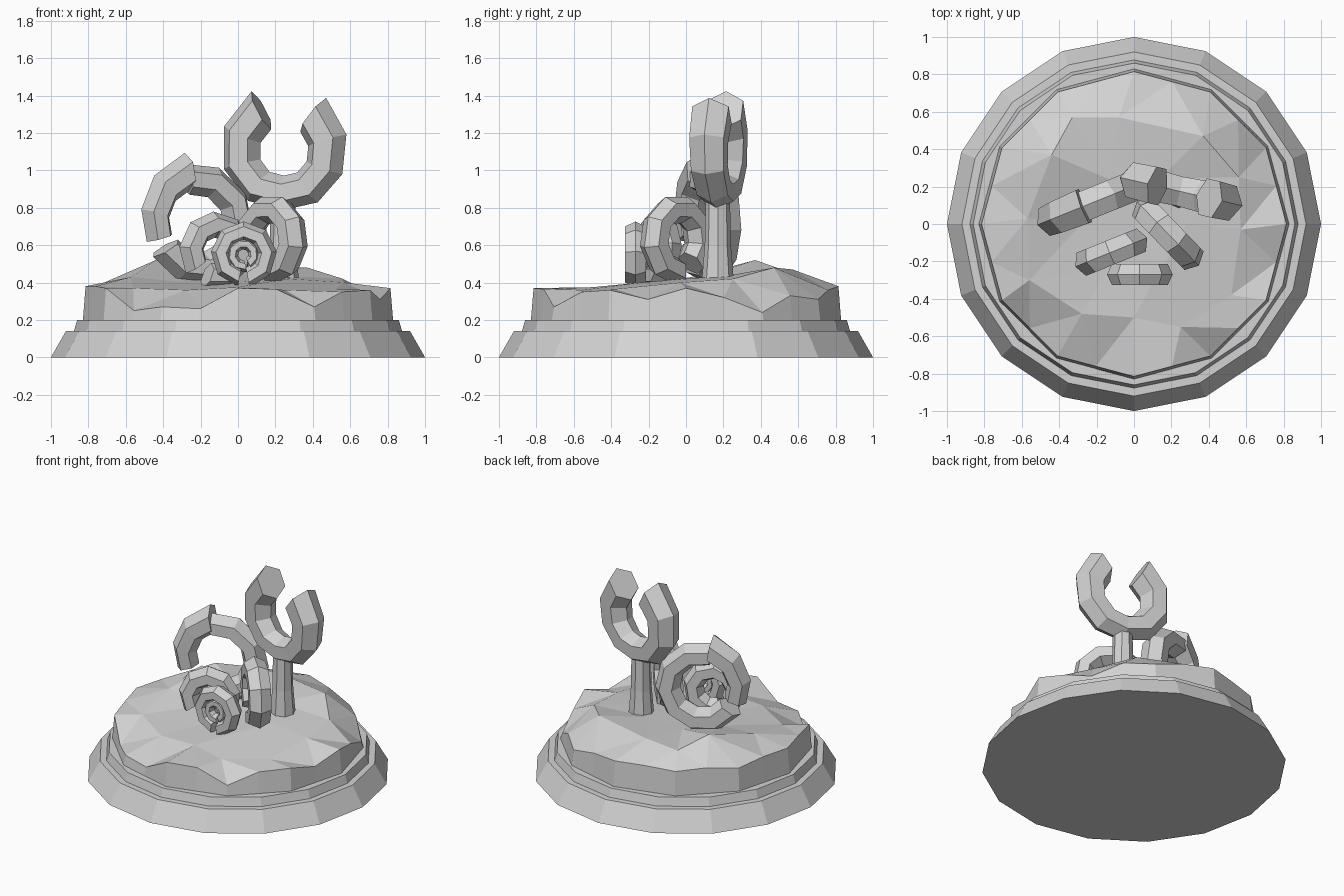
import bpy, bmesh, math
from math import sin, cos, pi, radians
from mathutils import Vector

if "Cube" in bpy.data.objects:
    bpy.data.objects.remove(bpy.data.objects["Cube"])

stone = bpy.data.materials.new("stone_grey")
stone.use_nodes = True
GREY = (0.65, 0.65, 0.65, 1)
stone.diffuse_color = GREY
stone.node_tree.nodes["Principled BSDF"].inputs["Base Color"].default_value = GREY


def finish(name, bm):
    bmesh.ops.recalc_face_normals(bm, faces=bm.faces)
    mesh = bpy.data.meshes.new(name)
    bm.to_mesh(mesh)
    bm.free()
    mesh.materials.append(stone)
    ob = bpy.data.objects.new(name, mesh)
    bpy.context.collection.objects.link(ob)
    return ob


def loft(name, rings):
    """Skin closed loops of equal length and cap both ends."""
    bm = bmesh.new()
    loops = [[bm.verts.new(p) for p in ring] for ring in rings]
    n = len(loops[0])
    for a, b in zip(loops, loops[1:]):
        for i in range(n):
            j = (i + 1) % n
            bm.faces.new((a[i], a[j], b[j], b[i]))
    bm.faces.new(loops[0])
    bm.faces.new(loops[-1])
    return finish(name, bm)


def ring(n, r, z, x=0, y=0):
    return [(x + r * cos(2 * pi * i / n), y + r * sin(2 * pi * i / n), z) for i in range(n)]


def horn(name, centre, heading, start, end, steps, r0, r1, t0, t1, depth=1.1):
    """Six-sided bar bent along an arc in an upright plane; radius and thickness may taper."""
    d = Vector((cos(radians(heading)), sin(radians(heading)), 0))
    side, up, c = Vector((-d.y, d.x, 0)), Vector((0, 0, 1)), Vector(centre)
    rings = []
    for s in range(steps + 1):
        f = s / steps
        a = radians(start + (end - start) * f)
        radial = d * cos(a) + up * sin(a)
        r, t = r0 + (r1 - r0) * f, t0 + (t1 - t0) * f
        rings.append([c + radial * (r + t * cos(k * pi / 3)) + side * (t * depth * sin(k * pi / 3))
                      for k in range(6)])
    return loft(name, rings)


# Stepped round plinth
loft("plinth_lower", [ring(16, 1, 0), ring(16, 0.92, 0.14)])
loft("plinth_upper", [ring(16, 0.88, 0.13), ring(16, 0.86, 0.2)])

# Rugged ground: uneven rim, an irregular ridge loop, an inner ring and a centre point
RIM = [.37, .32, .24, .33, .31, .36, .38, .38, .37, .38, .36, .38,
       .38, .38, .37, .25, .27, .26, .37, .365, .27, .35, .36, .31]
RIDGE = [(.57, -.03, .40), (.56, .25, .42), (.37, .47, .48), (-.08, .57, .47),
         (-.33, .57, .45), (-.44, .37, .52), (-.57, .03, .43), (-.56, -.3, .37),
         (-.28, -.48, .36), (0, -.5, .375), (.25, -.55, .36), (.52, -.38, .365)]
INNER = [.42, .44, .43, .40, .38, .40]
bm = bmesh.new()


def ground_ring(heights, r):
    n = len(heights)
    return [bm.verts.new((r * cos(2 * pi * i / n), r * sin(2 * pi * i / n), h))
            for i, h in enumerate(heights)]


foot = ground_ring([0.19] * 24, 0.83)
rim, inner = ground_ring(RIM, 0.815), ground_ring(INNER, 0.28)
ridge = [bm.verts.new(p) for p in RIDGE]
for loop in (foot, rim):
    for i in range(1, 24, 2):           # flatten to twelve sides
        loop[i].co.xy *= cos(pi / 12)
for i in range(24):
    j = (i + 1) % 24
    bm.faces.new((foot[i], foot[j], rim[j], rim[i]))


def stitch(outer, inside):
    """Join a loop to one with half as many points."""
    n = len(inside)
    for i in range(n):
        j = (i + 1) % n
        a, b, c = outer[2 * i], outer[2 * i + 1], outer[(2 * i + 2) % (2 * n)]
        bm.faces.new((a, b, inside[i]))
        bm.faces.new((b, c, inside[j]))
        bm.faces.new((b, inside[j], inside[i]))


stitch(rim, ridge)
stitch(ridge, inner)
peak = bm.verts.new((0, 0, 0.41))
for i in range(6):
    bm.faces.new((inner[i], inner[(i + 1) % 6], peak))
bm.faces.new(foot)
finish("rocky_ground", bm)

# Post carrying the tall fork, whose prongs thicken toward the tips
PX, PY = 0.24, 0.17
loft("fork_post", [ring(8, 0.088, 0.38, PX, PY), ring(8, 0.07, 0.6, PX, PY),
                   ring(8, 0.065, 0.86, PX, PY)])
for name, tip in (("fork_right_prong", 118), ("fork_left_prong", 412)):
    horn(name, (0.245, 0.175, 1.09), -13, 270, tip, 4, 0.21, 0.262, 0.092, 0.115, 1.0)

# Large split ring behind on the right
BACK = (-0.22, 0.115, 0.70)
horn("back_ring_upper", BACK, 22, 196, 100, 3, 0.225, 0.30, 0.075, 0.10)
horn("back_ring_lower", BACK, 22, 104, -147, 7, 0.26, 0.215, 0.085, 0.085)

# Ring on the left of the cluster
horn("side_ring", (0.18, -0.05, 0.63), -46, 230, -90, 8, 0.165, 0.17, 0.075, 0.075)

# Rings curling toward the front
horn("middle_ring", (-0.12, -0.15, 0.57), 22, 215, -110, 8, 0.14, 0.14, 0.07, 0.07)
horn("front_ring", (0.03, -0.27, 0.55), 0, 260, -80, 8, 0.12, 0.125, 0.054, 0.054, 1.2)
horn("front_coil", (0.03, -0.27, 0.55), 0, 280, -60, 8, 0.065, 0.055, 0.032, 0.032, 1.5)
